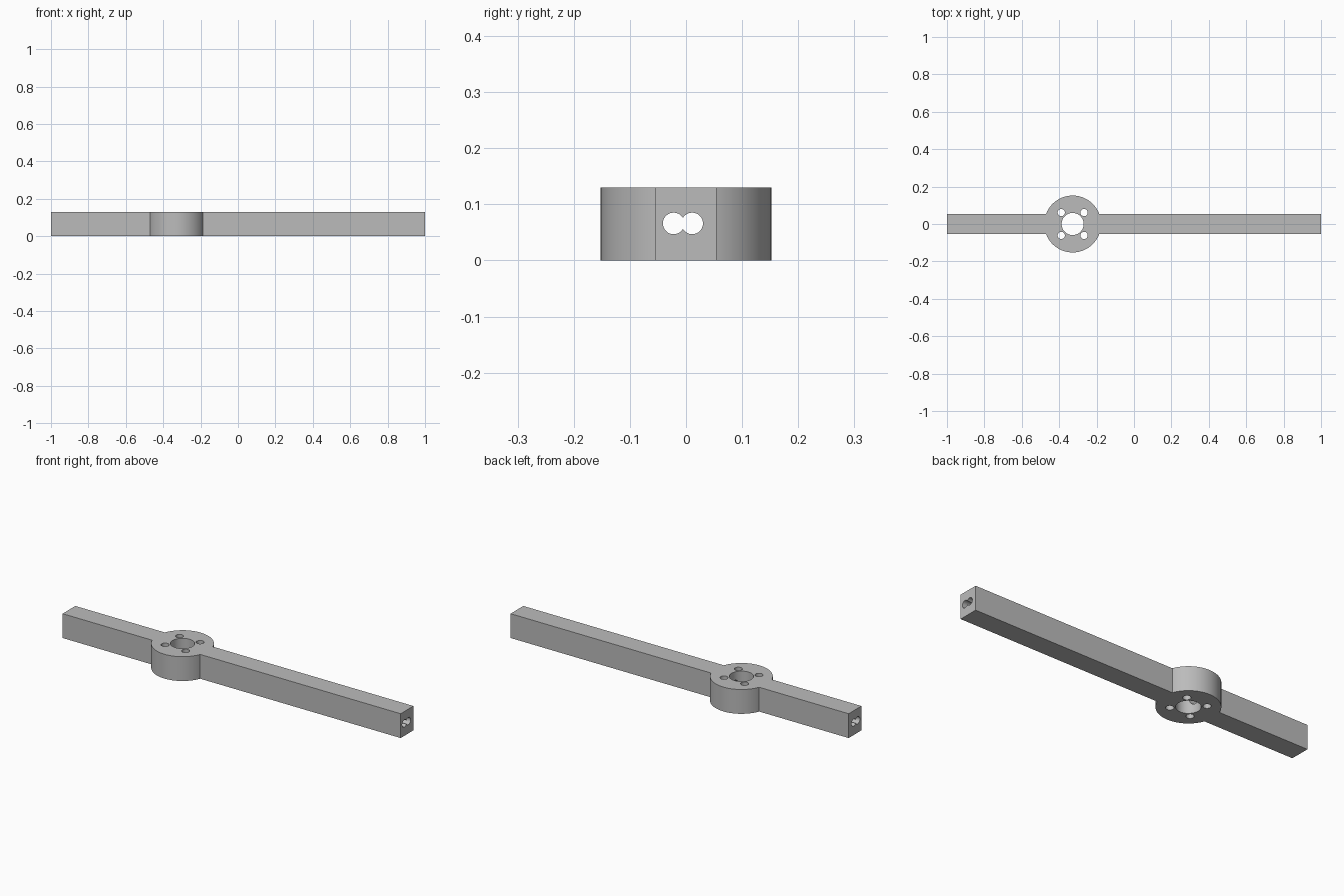
import bpy, bmesh
from math import asin, cos, sin, pi
from mathutils import Matrix

cube = bpy.data.objects.get("Cube")
if cube:
    bpy.data.objects.remove(cube, do_unlink=True)

HEIGHT, HALF_WIDTH = 0.13, 0.054
HUB_X, HUB_R = -0.328, 0.152

grey = bpy.data.materials.new("plain grey")
grey.use_nodes = True
grey.diffuse_color = (0.5, 0.5, 0.5, 1)
grey.node_tree.nodes["Principled BSDF"].inputs["Base Color"].default_value = (0.5, 0.5, 0.5, 1)


def add_object(name, bm):
    mesh = bpy.data.meshes.new(name)
    bm.to_mesh(mesh)
    bm.free()
    mesh.materials.append(grey)
    obj = bpy.data.objects.new(name, mesh)
    bpy.context.collection.objects.link(obj)
    return obj


def hub_arc(start, end, steps=48):
    angles = [start + (end - start) * i / steps for i in range(steps + 1)]
    return [(HUB_X + HUB_R * cos(a), HUB_R * sin(a)) for a in angles]


def drill(target, radius, location, length, along_x=False, segments=48):
    """Cut a round through hole into the target."""
    bm = bmesh.new()
    turn = Matrix.Rotation(pi / 2, 4, 'Y') if along_x else Matrix()
    bmesh.ops.create_cone(bm, cap_ends=True, segments=segments, radius1=radius, radius2=radius,
                          depth=length, matrix=Matrix.Translation(location) @ turn)
    cutter = add_object("hole_cutter", bm)
    cutter.hide_render = True
    mod = target.modifiers.new("hole", 'BOOLEAN')
    mod.operation, mod.solver, mod.object = 'DIFFERENCE', 'EXACT', cutter
    bpy.context.view_layer.objects.active = target
    bpy.ops.object.modifier_apply(modifier=mod.name)
    bpy.data.objects.remove(cutter, do_unlink=True)


# Arm and round hub as one extruded outline
neck = asin(HALF_WIDTH / HUB_R)
outline = [(1, HALF_WIDTH)] + hub_arc(neck, pi - neck) + [(-1, HALF_WIDTH), (-1, -HALF_WIDTH)]
outline += hub_arc(pi + neck, 2 * pi - neck) + [(1, -HALF_WIDTH)]
bm = bmesh.new()
base = bm.faces.new([bm.verts.new((x, y, 0)) for x, y in outline])
top = bmesh.ops.extrude_face_region(bm, geom=[base])["geom"]
bmesh.ops.translate(bm, vec=(0, 0, HEIGHT), verts=[v for v in top if isinstance(v, bmesh.types.BMVert)])
bmesh.ops.recalc_face_normals(bm, faces=bm.faces)
arm = add_object("arm_with_hub", bm)

# Centre bore and four screw holes
drill(arm, 0.059, (HUB_X, 0, HEIGHT / 2), 1, segments=64)
for sx in (-1, 1):
    for sy in (-1, 1):
        drill(arm, 0.0195, (HUB_X + sx * 0.061, sy * 0.061, HEIGHT / 2), 1, segments=32)

# Two overlapping wire channels along the arm
for y in (-0.022, 0.011):
    drill(arm, 0.0192, (0, y, 0.066), 3, along_x=True)

bpy.ops.object.select_all(action='DESELECT')
arm.select_set(True)
bpy.context.view_layer.objects.active = arm
bpy.ops.object.shade_smooth_by_angle()
